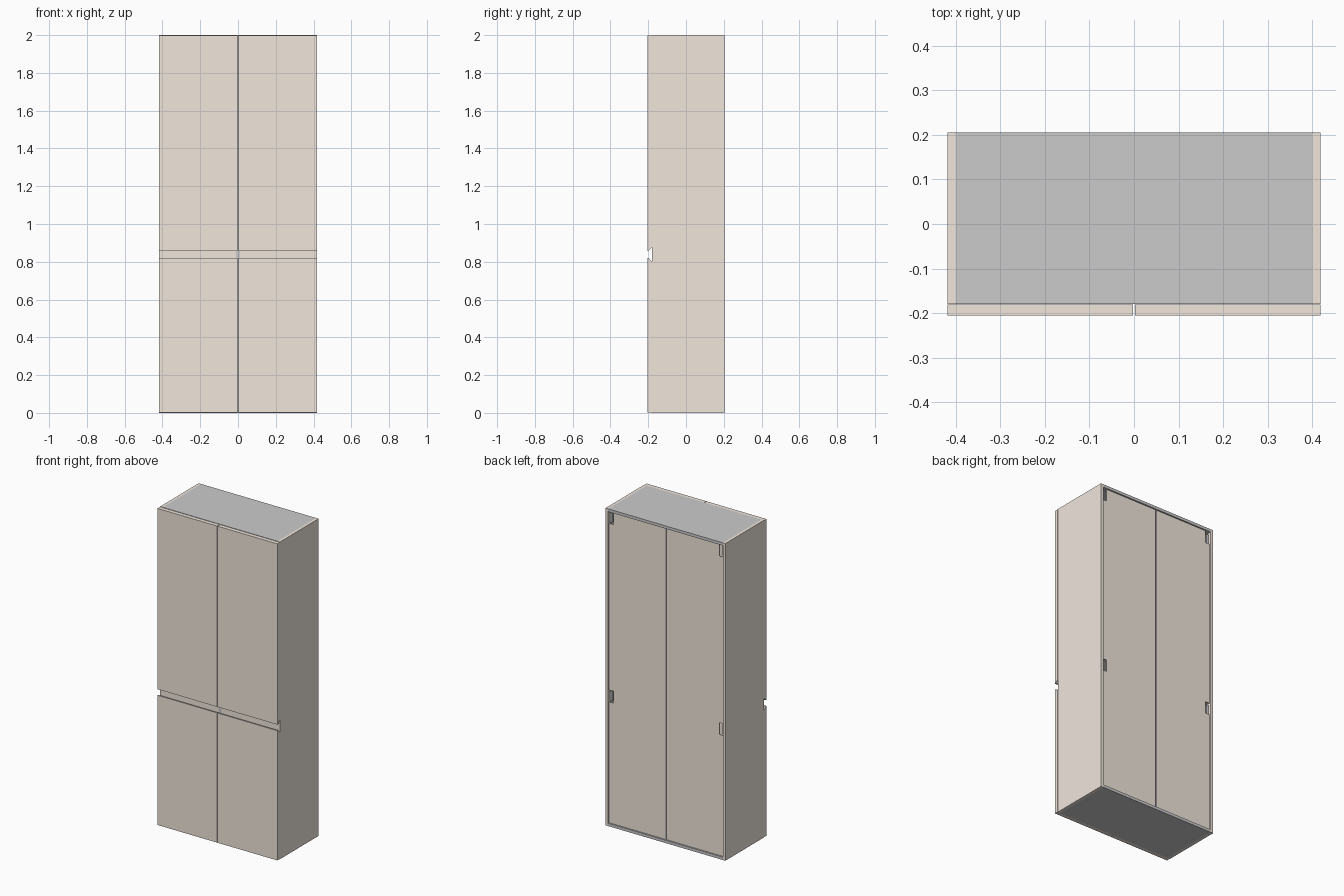
import bpy, bmesh

if "Cube" in bpy.data.objects:
    bpy.data.objects.remove(bpy.data.objects["Cube"])

brown = bpy.data.materials.new("warm_taupe")
brown.diffuse_color = (0.88, 0.8, 0.72, 1)
brown.use_nodes = True
brown.node_tree.nodes["Principled BSDF"].inputs["Base Color"].default_value = brown.diffuse_color

W, D, H, T = 0.418, 0.205, 2.0, 0.018   # half width, half depth, height, board
IN = W - T                              # inner half width
FRONT = -0.179                          # carcass front plane


def prism(name, outline, axis, lo, hi, mat=None):
    """Extrude a 2D outline along axis 'x' (y,z points) or 'y' (x,z points)."""
    def place(p, t):
        return (t, p[0], p[1]) if axis == 'x' else (p[0], t, p[1])
    bm = bmesh.new()
    a = [bm.verts.new(place(p, lo)) for p in outline]
    b = [bm.verts.new(place(p, hi)) for p in outline]
    n = len(outline)
    bm.faces.new(a)
    bm.faces.new(b[::-1])
    for i in range(n):
        bm.faces.new((a[i], b[i], b[(i + 1) % n], a[(i + 1) % n]))
    bmesh.ops.recalc_face_normals(bm, faces=bm.faces)
    me = bpy.data.meshes.new(name)
    bm.to_mesh(me)
    bm.free()
    ob = bpy.data.objects.new(name, me)
    bpy.context.collection.objects.link(ob)
    if mat:
        me.materials.append(mat)
    return ob


def box(name, x0, x1, y0, y1, z0, z1, mat=None):
    return prism(name, [(x0, z0), (x1, z0), (x1, z1), (x0, z1)], 'y', y0, y1, mat)


def mirror(ob):
    ob.modifiers.new("mirror", 'MIRROR').use_mirror_merge = False
    return ob


# Carcass: sides, top, bottom and shelves
mirror(box("side_panels", IN, W, FRONT, D, 0, H, brown))
box("top_panel", -IN, IN, FRONT, D, H - T, H)
box("bottom_panel", -IN, IN, FRONT, D, 0, T)
box("middle_shelf", -IN, IN, FRONT + T, 0.188, 0.86, 0.86 + T, brown)
for i, z in enumerate((0.42, 1.23, 1.6)):
    box(f"shelf_{i + 1}", -IN, IN, FRONT + 0.02, 0.188, z, z + T, brown)

# Rail closing the finger groove between upper and lower doors
box("groove_rail", -IN, IN, FRONT, FRONT + T, 0.78, 0.90, brown)

# Doors with edges undercut towards the groove
y0, y1, ym = -D, FRONT - 0.001, -0.198
GAP = 0.002
mirror(prism("lower_doors", [(y0, 0.002), (y1, 0.002), (y1, 0.80), (ym, 0.82), (y0, 0.82)],
             'x', GAP, W, brown))
mirror(prism("upper_doors", [(y0, 0.858), (ym, 0.858), (y1, 0.878), (y1, H - 0.002), (y0, H - 0.002)],
             'x', GAP, W, brown))

# Strip behind the centre door gap
box("centre_strip", -0.01, 0.01, FRONT - 0.0005, FRONT + 0.003, T, H - T)

# Back panels with cut-outs for the wall hangers
back = [(0.003, T), (IN, T), (IN, 0.78), (0.37, 0.78), (0.37, 0.855), (IN, 0.855),
        (IN, 1.905), (0.37, 1.905), (0.37, H - T), (0.003, H - T)]
mirror(prism("back_panels", back, 'y', 0.190, 0.196, brown))
box("back_joint_strip", -0.008, 0.008, 0.187, 0.190, T, H - T)

# Wall hangers inside the cut-outs
for i, z in enumerate((0.785, 1.91)):
    mirror(box(f"wall_hangers_{i + 1}", 0.385, IN, 0.14, 0.188, z, z + 0.06))
